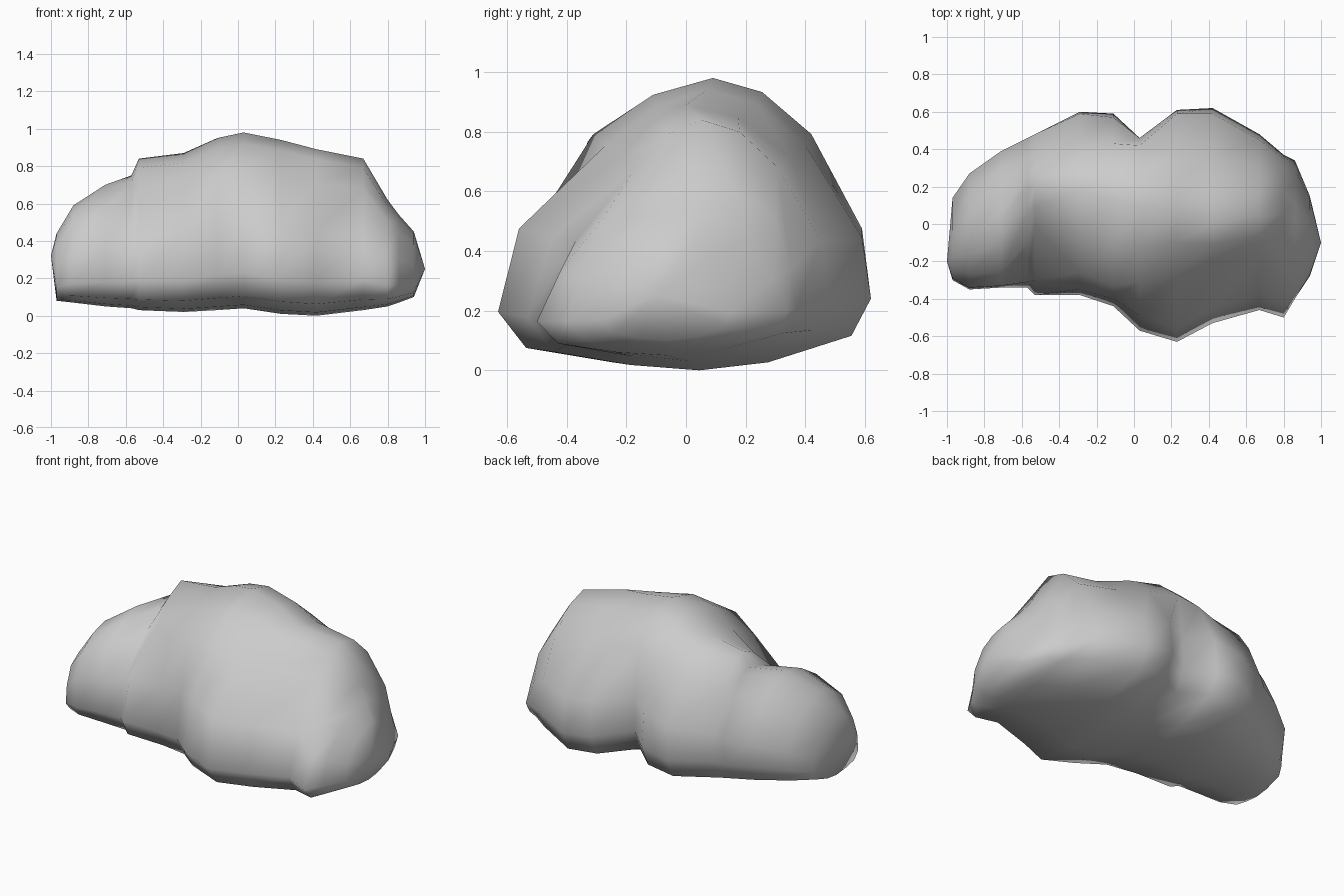
import bpy, bmesh

# Cross-section stations along x:
# x, bottom z, top z, front y (low, mid, high), crest y, back y (high, mid, low)
STATIONS = [
    (-.97, .08, .44, -.30, -.29, -.25, -.10, .04, .14, .13),
    (-.88, .07, .59, -.35, -.34, -.27, -.05, .17, .27, .25),
    (-.71, .05, .70, -.34, -.33, -.26, .03, .29, .39, .36),
    (-.57, .04, .75, -.34, -.31, -.10, .20, .35, .46, .43),
    (-.53, .03, .84, -.38, -.30, -.01, .20, .37, .48, .46),
    (-.29, .02, .87, -.38, -.35, -.26, .18, .43, .59, .60),
    (-.11, .03, .95, -.44, -.40, -.33, .12, .43, .57, .59),
    (.03, .04, .98, -.57, -.49, -.31, .09, .42, .46, .46),
    (.23, .01, .94, -.63, -.56, -.27, .07, .40, .59, .61),
    (.42, .00, .89, -.53, -.45, -.22, .00, .35, .59, .62),
    (.67, .03, .84, -.46, -.37, -.17, .05, .31, .45, .48),
    (.80, .05, .62, -.50, -.42, -.28, .05, .30, .35, .37),
    (.86, .07, .54, -.40, -.36, -.24, .02, .21, .29, .34),
    (.94, .10, .45, -.28, -.27, -.20, -.03, .08, .13, .15),
]


def section(x, zb, zt, f_low, f_mid, f_high, crest, b_high, b_mid, b_low):
    """Closed outline of one slice, running up the front and down the back."""
    outline = [
        (f_low * .7 + b_low * .3, .02), (f_low * .88 + b_low * .03, .07), (f_low, .2),
        (f_mid, .5), (f_high, .8), ((f_high + crest) / 2, .94), (crest, 1),
        ((b_high + crest) / 2, .95), (b_high, .8), (b_mid, .5), (b_low, .27),
        (b_low * .92 + f_low * .03, .13), (b_low * .7 + f_low * .3, .03),
        ((f_low + b_low) / 2, 0),
    ]
    return [(x, y, zb + f * (zt - zb)) for y, f in outline]


bm = bmesh.new()
rings = [[bm.verts.new(p) for p in section(*s)] for s in STATIONS]

# Skin between neighbouring slices
for a, b in zip(rings, rings[1:]):
    for i in range(len(a)):
        j = (i + 1) % len(a)
        bm.faces.new((a[i], a[j], b[j], b[i]))

# Blunt tips closing both ends
for ring, tip in ((rings[0], (-1, -.20, .32)), (rings[-1], (1, -.10, .25))):
    pole = bm.verts.new(tip)
    for i in range(len(ring)):
        bm.faces.new((ring[i], ring[(i + 1) % len(ring)], pole))

bmesh.ops.recalc_face_normals(bm, faces=bm.faces)
for face in bm.faces:
    face.smooth = True

mesh = bpy.data.meshes.new("boulder")
bm.to_mesh(mesh)
bm.free()
boulder = bpy.data.objects.new("boulder", mesh)
bpy.context.collection.objects.link(boulder)
